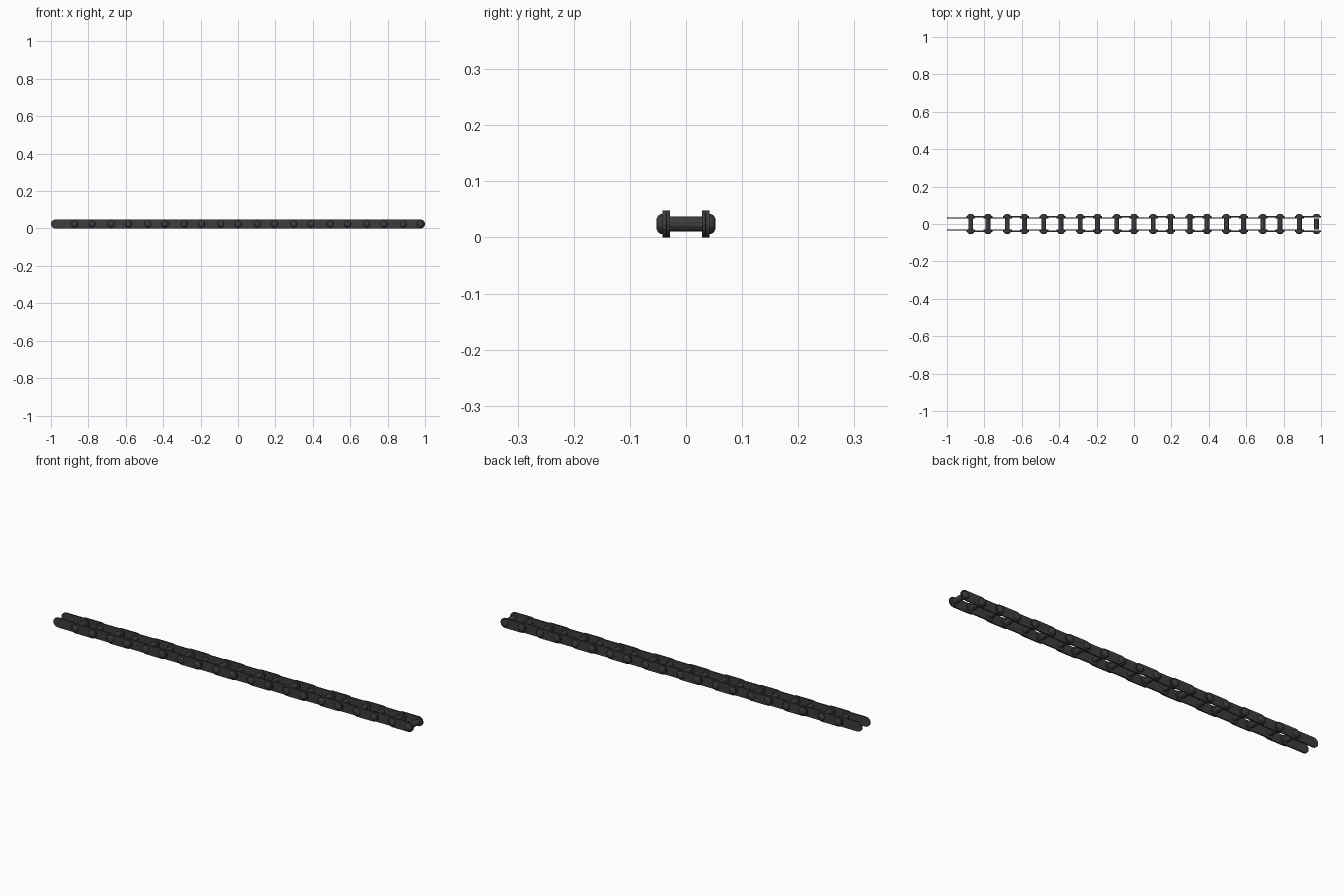
import bpy, bmesh, math

if "Cube" in bpy.data.objects:
    bpy.data.objects.remove(bpy.data.objects["Cube"])

ZC = 0.024            # chain centre height
R = 0.024             # plate end radius
PERIOD = 0.1952       # one inner link plus one outer link
OUTER = 0.092         # pin spacing in an outer link
INNER = PERIOD - OUTER
LINKS = 10

mat = bpy.data.materials.new("dark_steel")
mat.diffuse_color = (0.045, 0.045, 0.048, 1)
mat.use_nodes = True
mat.node_tree.nodes["Principled BSDF"].inputs["Base Color"].default_value = mat.diffuse_color


def finish(name, bm):
    bmesh.ops.recalc_face_normals(bm, faces=bm.faces)
    me = bpy.data.meshes.new(name)
    bm.to_mesh(me)
    bm.free()
    me.materials.append(mat)
    ob = bpy.data.objects.new(name, me)
    bpy.context.collection.objects.link(ob)
    return ob


def bridge(bm, a, b):
    n = len(a)
    for i in range(n):
        bm.faces.new((a[i], a[(i + 1) % n], b[(i + 1) % n], b[i]))


def plate(bm, x0, x1, y0, y1, seg=8):
    # stadium-shaped side plate
    pts = []
    for cx, start in ((x1, -math.pi / 2), (x0, math.pi / 2)):
        for i in range(seg + 1):
            a = start + math.pi * i / seg
            pts.append((cx + R * math.cos(a), ZC + R * math.sin(a)))
    rings = [[bm.verts.new((x, y, z)) for x, z in pts] for y in (y0, y1)]
    bridge(bm, *rings)
    for r in rings:
        bm.faces.new(r)


def lathe(bm, x, profile, n=12):
    # (radius, y) profile turned about a pin's axis
    rings = [[bm.verts.new((x + r * math.cos(2 * math.pi * (i + .5) / n), y,
                            ZC + r * math.sin(2 * math.pi * (i + .5) / n)))
              for i in range(n)] for r, y in profile]
    for a, b in zip(rings, rings[1:]):
        bridge(bm, a, b)
    bm.faces.new(rings[0])
    bm.faces.new(rings[-1])


inner, outer, rollers, rivets = (bmesh.new() for _ in range(4))
for i in range(LINKS):
    a = -0.976 + i * PERIOD
    b = a + INNER
    c = b + OUTER
    for s in (-1, 1):
        plate(inner, a, b, s * 0.0285, s * 0.035)
        plate(outer, b, c, s * 0.035, s * 0.0415)
    for x in (b, c):
        lathe(rollers, x, [(0.0135, -0.030), (0.0135, 0.030)])
        # domed heads on both ends
        for s in (-1, 1):
            lathe(rivets, x, [(0.0185, s * 0.034), (0.0185, s * 0.045),
                              (0.015, s * 0.050), (0.008, s * 0.053)])

finish("inner_link_plates", inner)
finish("outer_link_plates", outer)
finish("rollers", rollers)
finish("rivet_heads", rivets)
